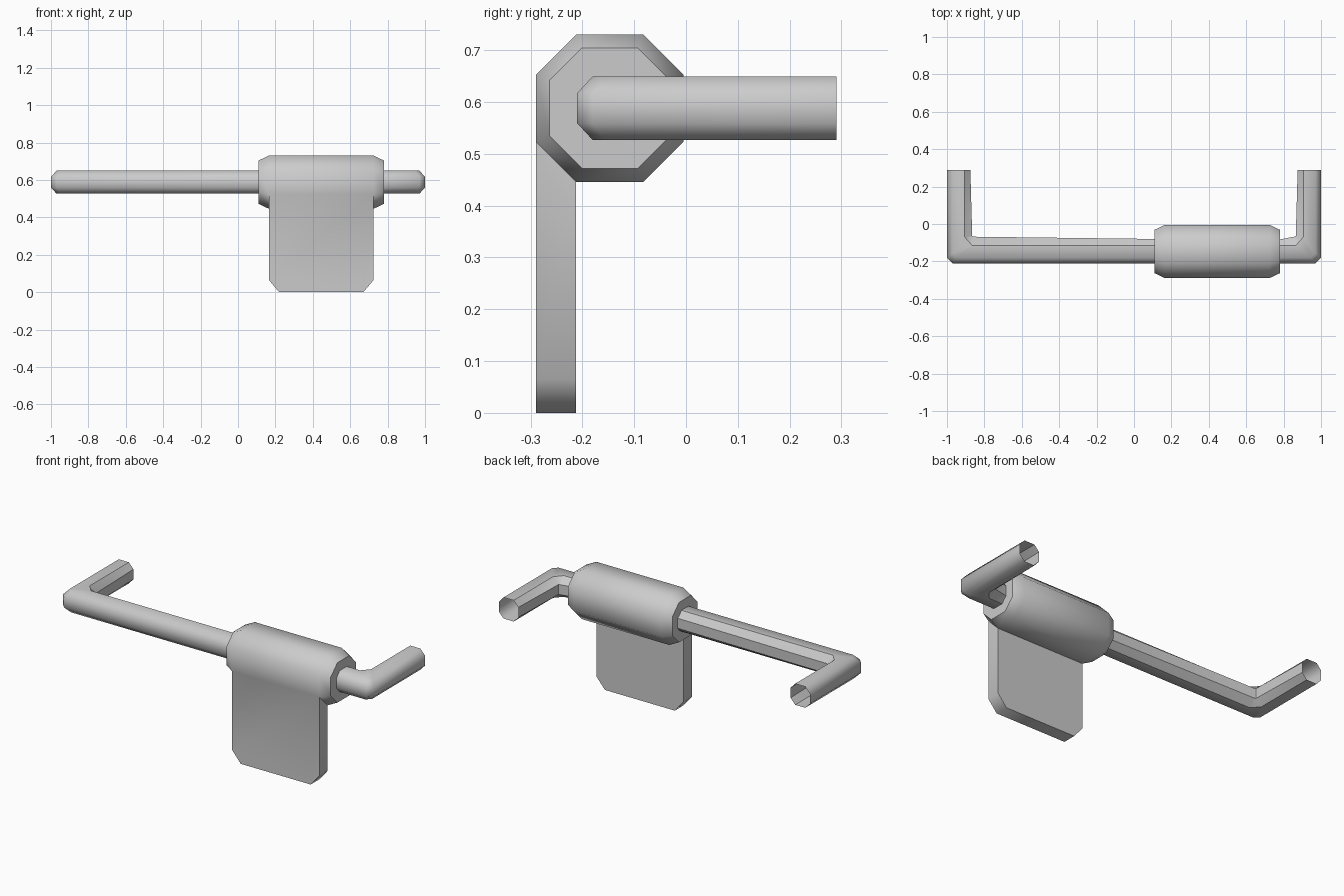
import bpy, bmesh, math

if "Cube" in bpy.data.objects:
    bpy.data.objects.remove(bpy.data.objects["Cube"])

CY, CZ = -0.147, 0.588


def finish(bm, name, sharp=()):
    bmesh.ops.recalc_face_normals(bm, faces=bm.faces)
    me = bpy.data.meshes.new(name)
    for f in bm.faces:
        f.smooth = True
    for e in bm.edges:
        if len(e.link_faces) == 2:
            e.smooth = e.calc_face_angle(0) < math.radians(52)
    for e in sharp:
        e.smooth = False
    bm.to_mesh(me)
    bm.free()
    ob = bpy.data.objects.new(name, me)
    bpy.context.collection.objects.link(ob)
    return ob


def bridge(bm, a, b):
    n = len(a)
    return [bm.faces.new((a[i], a[(i + 1) % n], b[(i + 1) % n], b[i])) for i in range(n)]


# Bent octagonal tube: plan points per ring (outer, top outer, top inner, inner)
bar_rings = [
    [(1, .29), (.97, .29), (.905, .29), (.875, .29)],
    [(1, -.18), (.97, -.155), (.905, -.07), (.865, -.065)],
    [(.97, -.21), (.945, -.18), (.865, -.115), (.855, -.068)],
]
middle = [(.75, -.21), (.75, -.18), (.75, -.115), (.75, -.088)]
rows = [[(-x, y) for x, y in r] for r in bar_rings] + [middle]
rows += bar_rings[::-1]
heights = [.029, .0615, .0615, .029]
bm = bmesh.new()
rings = []
for row in rows:
    top = [bm.verts.new((x, y, CZ + h)) for (x, y), h in zip(row, heights)]
    low = [bm.verts.new((x, y, CZ - h)) for (x, y), h in zip(row, heights)]
    rings.append(top + low[::-1])
sharp = []
for a, b in zip(rings, rings[1:]):
    bridge(bm, a, b)
    sharp += [bm.edges.get((a[i], b[i])) for i in (2, 3, 4, 5)]
finish(bm, "bent_bar", sharp)

# Octagonal sleeve with tapered ends
bm = bmesh.new()
X0, X1 = .165, .725


def octagon(x, flat, corner):
    pts = [(-flat, -corner), (-corner, -flat), (corner, -flat), (flat, -corner),
           (flat, corner), (corner, flat), (-corner, flat), (-flat, corner)]
    return [bm.verts.new((x, CY + y, CZ + z)) for y, z in pts]


loops = [octagon(.11, .116, .054), octagon(X0, .142, .065),
         octagon(X1, .142, .065), octagon(.78, .116, .054)]
for a, b in zip(loops, loops[1:]):
    faces = bridge(bm, a, b)
    if a is loops[1]:
        bm.faces.remove(faces[0])
bm.faces.new(loops[0])
bm.faces.new(loops[3])

# Flat tab growing down out of the sleeve's lower front facet
outline = [(X0, .065), (X0 + .055, 0), (X1 - .055, 0), (X1, .065)]


def side(i):
    y = loops[1][i].co.y
    return [loops[1][i]] + [bm.verts.new((x, y, z)) for x, z in outline] + [loops[2][i]]


front, back = side(0), side(1)
bm.faces.new(front)
bm.faces.new(back)
for i in range(5):
    bm.faces.new((front[i], front[i + 1], back[i + 1], back[i]))
finish(bm, "sleeve_with_tab")
